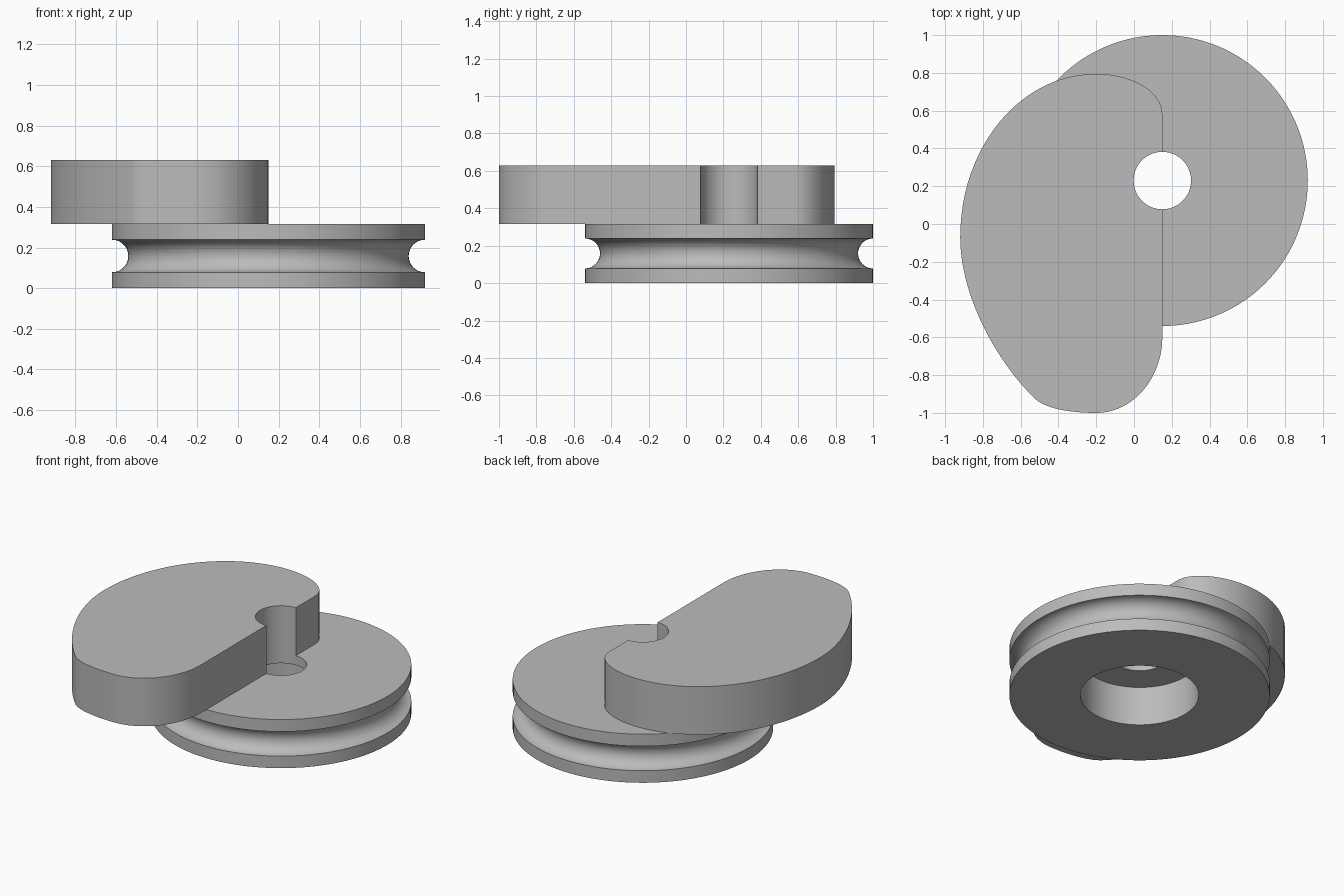
import bpy, bmesh, math
from mathutils import Vector
from mathutils.geometry import interpolate_bezier

cube = bpy.data.objects.get("Cube")
if cube:
    bpy.data.objects.remove(cube, do_unlink=True)

AXIS = Vector((0.15, 0.23, 0))      # shaft centre
MID, TOP = 0.317, 0.63              # top of the pulley, top of the cam
RIM, BORE, HOLE, GROOVE = 0.77, 0.35, 0.152, 0.08

grey = bpy.data.materials.new("plain grey")
grey.use_nodes = True
colour = (0.5, 0.5, 0.5, 1)
grey.diffuse_color = colour
grey.node_tree.nodes["Principled BSDF"].inputs["Base Color"].default_value = colour


def finish(name, bm):
    bmesh.ops.recalc_face_normals(bm, faces=bm.faces)
    mesh = bpy.data.meshes.new(name)
    bm.to_mesh(mesh)
    bm.free()
    mesh.materials.append(grey)
    obj = bpy.data.objects.new(name, mesh)
    bpy.context.collection.objects.link(obj)
    bpy.ops.object.select_all(action="DESELECT")
    obj.select_set(True)
    bpy.context.view_layer.objects.active = obj
    bpy.ops.object.shade_smooth_by_angle(angle=math.radians(30))
    return obj


def arc(cx, cy, r, start, end, steps):
    angles = [math.radians(start + (end - start) * i / steps) for i in range(steps + 1)]
    return [(cx + r * math.cos(a), cy + r * math.sin(a)) for a in angles]


# Grooved pulley: lathed section with a round groove and a counterbore below
section = [(BORE, 0), (RIM, 0)]
section += arc(RIM, MID / 2, GROOVE, 270, 90, 20)
section += [(RIM, MID), (HOLE, MID), (HOLE, 0.255), (BORE, 0.255)]
bm = bmesh.new()
verts = [bm.verts.new((AXIS.x + r, AXIS.y, z)) for r, z in section]
edges = [bm.edges.new((v, verts[i - 1])) for i, v in enumerate(verts)]
bmesh.ops.spin(bm, geom=verts + edges, cent=AXIS, axis=(0, 0, 1),
               angle=math.tau, steps=128, use_merge=True)
bmesh.ops.remove_doubles(bm, verts=bm.verts, dist=1e-5)
finish("grooved_pulley", bm)

# Cam plate outline: knots with incoming and outgoing handles
knots = [  # handle in, knot, handle out
    ((0.15, 0.58), (0.15, 0.58), (0.15, 0.70)),
    ((-0.01, 0.795), (-0.20, 0.795), (-0.60, 0.795)),
    ((-0.92, 0.41), (-0.92, -0.07), (-0.92, -0.36)),
    ((-0.75, -0.70), (-0.53, -0.92), (-0.47, -0.98)),
    ((-0.33, -1.0), (-0.20, -1.0), (0.0, -1.0)),
    ((0.15, -0.81), (0.15, -0.60), (0.15, -0.60)),
]
outline = []
for (_, a, a_out), (b_in, b, _) in zip(knots, knots[1:]):
    points = interpolate_bezier(*(Vector((*p, 0)) for p in (a, a_out, b_in, b)), 25)
    outline += [(p.x, p.y) for p in points[:-1]]
outline.append(knots[-1][1])
# Half-round shaft notch in the straight edge
outline += arc(AXIS.x, AXIS.y, HOLE, 270, 90, 32)

bm = bmesh.new()
base = bm.faces.new([bm.verts.new((x, y, MID)) for x, y in outline])
lifted = bmesh.ops.extrude_face_region(bm, geom=[base], use_keep_orig=True)["geom"]
bmesh.ops.translate(bm, vec=(0, 0, TOP - MID),
                    verts=[g for g in lifted if isinstance(g, bmesh.types.BMVert)])
finish("cam_plate", bm)
